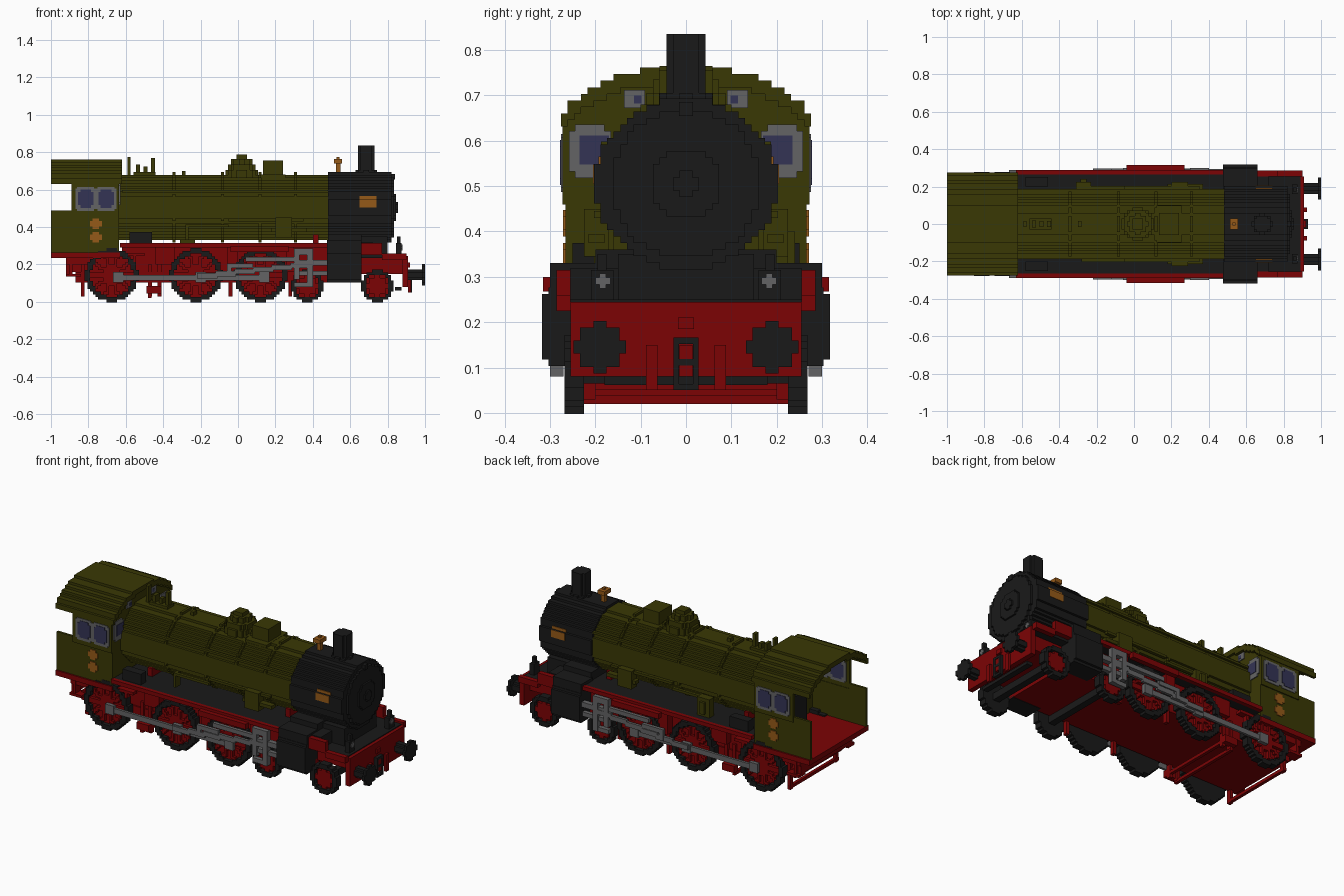
import bpy, bmesh, math

if "Cube" in bpy.data.objects:
    bpy.data.objects.remove(bpy.data.objects["Cube"], do_unlink=True)

V = 2 / 138  # block size used for all stepped shapes


def material(name, rgb):
    m = bpy.data.materials.new(name)
    m.use_nodes = True
    m.diffuse_color = (*rgb, 1)
    b = m.node_tree.nodes["Principled BSDF"]
    b.inputs["Base Color"].default_value = (*rgb, 1)
    b.inputs["Roughness"].default_value = 0.8
    return m


OLIVE = material("olive green", (0.042, 0.04, 0.0015))
BLACK = material("soft black", (0.01, 0.01, 0.01))
RED = material("deep red", (0.2, 0.001, 0.0015))
GREY = material("steel grey", (0.127, 0.127, 0.13))
BLUE = material("window blue", (0.034, 0.034, 0.09))
BRASS = material("brass", (0.30, 0.10, 0.009))


def boxes(name, mat, items, mirror=False):
    """One object from (x0, x1, y0, y1, z0, z1) boxes, optionally mirrored in y."""
    items = list(items)
    if mirror:
        items += [(a, b, -d, -c, e, f) for a, b, c, d, e, f in items]
    bm = bmesh.new()
    for x0, x1, y0, y1, z0, z1 in items:
        vs = bmesh.ops.create_cube(bm, size=1)["verts"]
        for v in vs:
            v.co = ((x0 + x1) / 2 + v.co.x * (x1 - x0),
                    (y0 + y1) / 2 + v.co.y * (y1 - y0),
                    (z0 + z1) / 2 + v.co.z * (z1 - z0))
    me = bpy.data.meshes.new(name)
    bm.to_mesh(me)
    bm.free()
    me.materials.append(mat)
    bpy.context.collection.objects.link(bpy.data.objects.new(name, me))


def stepped(axis, lo, hi, cu, cw, r, inside):
    """Boxes filling a rule inside(u, w) on a block grid, extruded along an axis."""
    n = math.ceil(r / V)
    out, open_runs = [], {}
    for j in range(-n, n + 1):
        runs, start = set(), None
        for i in range(-n, n + 1):
            hit = i < n and j < n and inside((i + .5) * V, (j + .5) * V)
            if hit and start is None:
                start = i
            if not hit and start is not None:
                runs.add((start, i))
                start = None
        for k in [k for k in open_runs if k not in runs]:
            u0, u1 = cu + k[0] * V, cu + k[1] * V
            w0, w1 = cw + open_runs.pop(k) * V, cw + j * V
            out.append({"x": (lo, hi, u0, u1, w0, w1), "y": (u0, u1, lo, hi, w0, w1),
                        "z": (u0, u1, w0, w1, lo, hi)}[axis])
        for k in runs:
            open_runs.setdefault(k, j)
    return out


def disc(axis, lo, hi, cu, cw, r, r_in=0, squash=1):
    return stepped(axis, lo, hi, cu, cw, r, lambda u, w: r_in <= math.hypot(u, w * squash) < r)


# Boiler, raised bands and smokebox
boxes("boiler", OLIVE, disc("x", -0.64, 0.48, 0, 0.505, 0.19, 0, 1.08))
for i, x in enumerate((-0.35, -0.09, 0.11, 0.3)):
    boxes(f"boiler_band_{i}", OLIVE, disc("x", x, x + 0.015, 0, 0.505, 0.194, 0.15, 1.05))
boxes("smokebox", BLACK, disc("x", 0.48, 0.82, 0, 0.505, 0.2, 0, 1.06))
boxes("smokebox_door", BLACK, disc("x", 0.82, 0.835, 0, 0.505, 0.165)
      + disc("x", 0.835, 0.845, 0, 0.505, 0.075) + disc("x", 0.845, 0.855, 0, 0.505, 0.03)
      + [(0.82, 0.84, -0.015, 0.015, 0.655, 0.685)])
boxes("smokebox_saddle", BLACK, [(0.48, 0.66, -0.2, 0.2, 0.13, 0.36), (0.66, 0.8, -0.15, 0.15, 0.245, 0.35)])
boxes("smokebox_plate", BRASS, [(0.65, 0.74, 0.185, 0.2055, 0.505, 0.548), (0.65, 0.74, 0.18, 0.1925, 0.548, 0.565)], True)

# Chimney, domes and fittings along the top
boxes("chimney", BLACK, disc("z", 0.67, 0.835, 0.685, 0, 0.043) + disc("z", 0.67, 0.705, 0.685, 0, 0.055))
boxes("round_dome", OLIVE, [b for r, z in ((0.085, 0.705), (0.075, 0.735), (0.055, 0.765), (0.033, 0.787))
                            for b in disc("z", 0.66, z, 0.02, 0, r)])
boxes("sand_box", OLIVE, [(0.135, 0.24, -0.06, 0.06, 0.66, 0.755), (0.12, 0.255, -0.1, 0.1, 0.65, 0.68)])
boxes("bell", BRASS, [(0.524, 0.547, -0.012, 0.012, 0.685, 0.742), (0.512, 0.556, -0.03, 0.03, 0.74, 0.764),
                      (0.527, 0.542, -0.008, 0.008, 0.764, 0.775)])
boxes("valves", OLIVE, [(-0.592, -0.575, -0.015, 0.015, 0.67, 0.775), (-0.545, -0.525, -0.02, 0.02, 0.67, 0.735),
                        (-0.505, -0.485, -0.015, 0.015, 0.67, 0.725), (-0.465, -0.445, -0.015, 0.015, 0.67, 0.77),
                        (-0.56, -0.44, -0.03, 0.03, 0.67, 0.695), (-0.3, -0.28, -0.015, 0.015, 0.67, 0.7)])

# Pipework on the boiler flanks
boxes("boiler_pipes", OLIVE, [
    (-0.62, 0.48, 0.17, 0.187, 0.585, 0.598), (-0.28, -0.05, 0.185, 0.203, 0.4, 0.415),
    (-0.28, -0.265, 0.16, 0.203, 0.33, 0.415), (-0.05, 0.35, 0.185, 0.203, 0.43, 0.445)], True)
boxes("air_pump", OLIVE, [(0.2, 0.29, 0.17, 0.225, 0.345, 0.45), (0.18, 0.37, 0.18, 0.215, 0.375, 0.395)], True)
boxes("left_feed_pump", OLIVE, [(-0.31, -0.23, 0.18, 0.225, 0.312, 0.42), (-0.285, -0.255, 0.18, 0.24, 0.33, 0.4)])
boxes("tool_box", BLACK, [(-0.58, -0.46, 0.2, 0.25, 0.31, 0.375)], True)

# Cab: arched roof, front wall, sides
def arch(y):
    return 0.61 + 0.15 * math.sqrt(max(0, 1 - (y / 0.285) ** 2))


boxes("cab_roof", OLIVE, stepped("x", -1, -0.62, 0, 0.573, 0.28,
      lambda y, z: arch(y) - 0.03 < z + 0.573 < arch(y) + 0.004 and abs(y) < 0.275))
boxes("cab_front_wall", OLIVE, stepped("x", -0.65, -0.635, 0, 0.54, 0.28,
      lambda y, z: z + 0.54 < arch(y) - 0.01 and abs(y) < 0.262))
boxes("cab_side", OLIVE, [(-0.89, -0.635, 0.255, 0.272, 0.46, 0.65), (-0.89, -0.635, 0.252, 0.266, 0.262, 0.46),
                          (-1, -0.89, 0.252, 0.266, 0.26, 0.49)], True)
boxes("cab_side_window_frame", GREY, [(-0.87, -0.65, 0.25, 0.2755, 0.497, 0.607),
                                      (-0.86, -0.77, 0.25, 0.2755, 0.487, 0.615),
                                      (-0.75, -0.66, 0.25, 0.2755, 0.487, 0.615)], True)
boxes("cab_side_window_pane", BLUE, [p for x in (-0.855, -0.747) for p in (
    (x, x + 0.083, 0.248, 0.278, 0.517, 0.588), (x + 0.013, x + 0.07, 0.248, 0.278, 0.503, 0.602))], True)
boxes("cab_front_window_frame", GREY, [(-0.656, -0.629, 0.165, 0.258, 0.532, 0.622),
                                       (-0.656, -0.629, 0.18, 0.245, 0.518, 0.636),
                                       (-0.656, -0.629, 0.09, 0.137, 0.672, 0.712)], True)
boxes("cab_front_window_pane", BLUE, [(-0.658, -0.627, 0.17, 0.235, 0.548, 0.612),
                                      (-0.658, -0.627, 0.098, 0.115, 0.682, 0.7)], True)
boxes("cab_badge", BRASS, [b for z in (0.418, 0.346) for b in (
    (-0.792, -0.728, 0.255, 0.271, z - 0.015, z + 0.015), (-0.778, -0.742, 0.255, 0.271, z - 0.029, z + 0.029))], True)
boxes("cab_floor", RED, [(-1, -0.63, -0.275, 0.275, 0.235, 0.265), (-0.92, -0.63, -0.25, 0.25, 0.2, 0.235)])
boxes("firebox_backhead", BLACK, disc("x", -0.69, -0.65, 0, 0.48, 0.17) + [(-0.7, -0.65, -0.13, 0.13, 0.265, 0.45)])
boxes("cab_controls", RED, [(-0.71, -0.69, -0.08, 0.08, 0.53, 0.545), (-0.72, -0.69, 0.1, 0.13, 0.4, 0.5)])

# Running boards and frame
boxes("running_board", BLACK, [(-0.63, 0.66, -0.265, 0.265, 0.292, 0.312)])
boxes("running_board_edge", RED, [(-0.63, 0.48, 0.265, 0.288, 0.292, 0.315), (0.66, 0.77, 0.255, 0.285, 0.25, 0.315),
                                  (0.77, 0.9, 0.255, 0.285, 0.225, 0.26)], True)
boxes("main_frame", RED, [(-0.87, 0.66, -0.218, 0.218, 0.105, 0.16), (-0.9, 0.88, -0.1, 0.1, 0.16, 0.24),
                          (0.64, 0.88, -0.2, 0.2, 0.15, 0.235)])
boxes("frame_plate", RED, [(-0.62, 0.5, 0.19, 0.21, 0.15, 0.295), (-0.44, -0.34, 0.21, 0.25, 0.2, 0.295),
                           (-0.06, 0.0, 0.21, 0.26, 0.16, 0.295), (0.26, 0.3, 0.21, 0.26, 0.16, 0.295)], True)
boxes("boiler_support", RED, [(x, x + 0.03, -0.13, 0.13, 0.3, 0.36) for x in (-0.5, 0.4)])

# Front deck, buffer beam, buffers, lamps, coupling
boxes("front_deck", BLACK, [(0.66, 0.89, -0.255, 0.255, 0.235, 0.25), (0.66, 0.72, -0.255, 0.255, 0.25, 0.32)])
boxes("front_buffer_beam", RED, [(0.88, 0.91, -0.255, 0.255, 0.08, 0.245)])
boxes("buffer", BLACK, disc("x", 0.983, 1.0, 0.19, 0.145, 0.054) + disc("x", 0.91, 0.985, 0.19, 0.145, 0.026), True)
boxes("lamp", BLACK, [(0.845, 0.875, 0.16, 0.21, 0.25, 0.315), (0.85, 0.87, 0.175, 0.195, 0.315, 0.35)], True)
boxes("lamp_lens", GREY, [(0.87, 0.88, 0.167, 0.2, 0.283, 0.298), (0.87, 0.88, 0.176, 0.191, 0.274, 0.307)], True)
boxes("brake_hose", RED, [(0.91, 0.925, 0.063, 0.088, 0.05, 0.15)], True)
boxes("coupling_link", BLACK, [(0.91, 0.93, 0.015, 0.028, 0.05, 0.165)], True)
boxes("coupling_bar", BLACK, [(0.91, 0.93, -0.028, 0.028, z, z + 0.014) for z in (0.05, 0.105, 0.152)])
boxes("coupling_hook", RED, [(0.9, 0.928, -0.014, 0.014, 0.08, 0.15), (0.905, 0.92, -0.018, 0.018, 0.185, 0.21)])
boxes("guard_bar", BLACK, [(0.84, 0.875, -0.18, 0.18, 0.062, 0.08)])

# Wheels: dark tyres and backs, red webs with raised spokes, three driving pairs and two small pairs
def spokes(r, count):
    def rule(u, w):
        d, a = math.hypot(u, w), math.atan2(w, u)
        return d < r and (d < 0.33 * r or abs(math.sin(a * count / 2)) * d * 2 / count < 0.009)
    return rule


wheels = [(-0.675, 0.142, 10), (-0.225, 0.142, 10), (0.12, 0.142, 10), (0.37, 0.085, 8), (0.745, 0.085, 8)]
for i, (x, r, count) in enumerate(wheels):
    inner = r - (0.028 if r > 0.1 else 0.02)
    boxes(f"wheel_tyre_{i}", BLACK, disc("y", 0.232, 0.268, x, r, r, inner) + disc("y", 0.225, 0.232, x, r, r), True)
    boxes(f"wheel_web_{i}", RED, disc("y", 0.232, 0.245, x, r, inner + 0.006), True)
    boxes(f"wheel_spokes_{i}", RED, stepped("y", 0.24, 0.262, x, r, r, spokes(inner + 0.006, count)), True)
boxes("small_axle", BLACK, [(x - 0.02, x + 0.02, -0.23, 0.23, 0.065, 0.105) for x in (0.37, 0.745)])

# Cylinders, slide bars and rods
boxes("cylinder", BLACK, stepped("x", 0.475, 0.66, 0.245, 0.19, 0.12,
      lambda y, z: abs(y) < 0.075 and abs(z) < 0.08 and abs(y) + abs(z) < 0.14), True)
boxes("valve_chest", BLACK, [(0.475, 0.66, 0.19, 0.3, 0.24, 0.33)], True)
boxes("crosshead", GREY, [(0.3, 0.33, 0.27, 0.3, 0.12, 0.27), (0.3, 0.4, 0.27, 0.3, 0.25, 0.285),
                          (0.37, 0.4, 0.27, 0.3, 0.08, 0.26), (0.3, 0.4, 0.27, 0.295, 0.08, 0.105),
                          (0.33, 0.48, 0.265, 0.295, 0.195, 0.225), (0.33, 0.48, 0.265, 0.29, 0.14, 0.165)], True)
boxes("coupling_rod", GREY, [(-0.65, 0.16, 0.268, 0.282, 0.115, 0.145)]
      + [(x - 0.028, x + 0.028, 0.266, 0.288, 0.105, 0.16) for x in (-0.64, -0.2, 0.14)], True)
boxes("connecting_rod", GREY, [(-0.22 + i * 0.1, -0.11 + i * 0.1, 0.282, 0.298, 0.126 + i * 0.011, 0.154 + i * 0.011)
                               for i in range(6)], True)
boxes("valve_rod", GREY, [(-0.06, 0.08, 0.28, 0.3, 0.18, 0.205), (-0.06, -0.035, 0.28, 0.3, 0.14, 0.2),
                          (0.04, 0.32, 0.275, 0.295, 0.215, 0.24)], True)
boxes("valve_bracket", RED, [(-0.04, 0.27, 0.285, 0.315, 0.268, 0.3)], True)

# Brake hangers, cross rods, cab steps
boxes("brake_hanger", RED, [(x, x + 0.02, 0.2, 0.225, 0.03, 0.2) for x in (-0.84, -0.48, -0.43, -0.05, 0.27)]
      + [(-0.49, -0.41, 0.215, 0.25, 0.045, 0.085)], True)
boxes("brake_cross_rod", RED, [(x, x + 0.018, -0.228, 0.228, z, z + 0.018)
                               for x, z in ((-0.84, 0.035), (-0.48, 0.02), (-0.43, 0.05))])
boxes("cab_step", RED, [(-0.9, -0.885, 0.2, 0.255, 0.14, 0.24), (-0.92, -0.84, 0.2, 0.26, 0.135, 0.15),
                        (-0.56, -0.545, 0.23, 0.26, 0.16, 0.25), (-0.63, -0.5, 0.23, 0.265, 0.245, 0.262)], True)
boxes("rear_beam", RED, [(-0.92, -0.89, -0.24, 0.24, 0.15, 0.24)])
